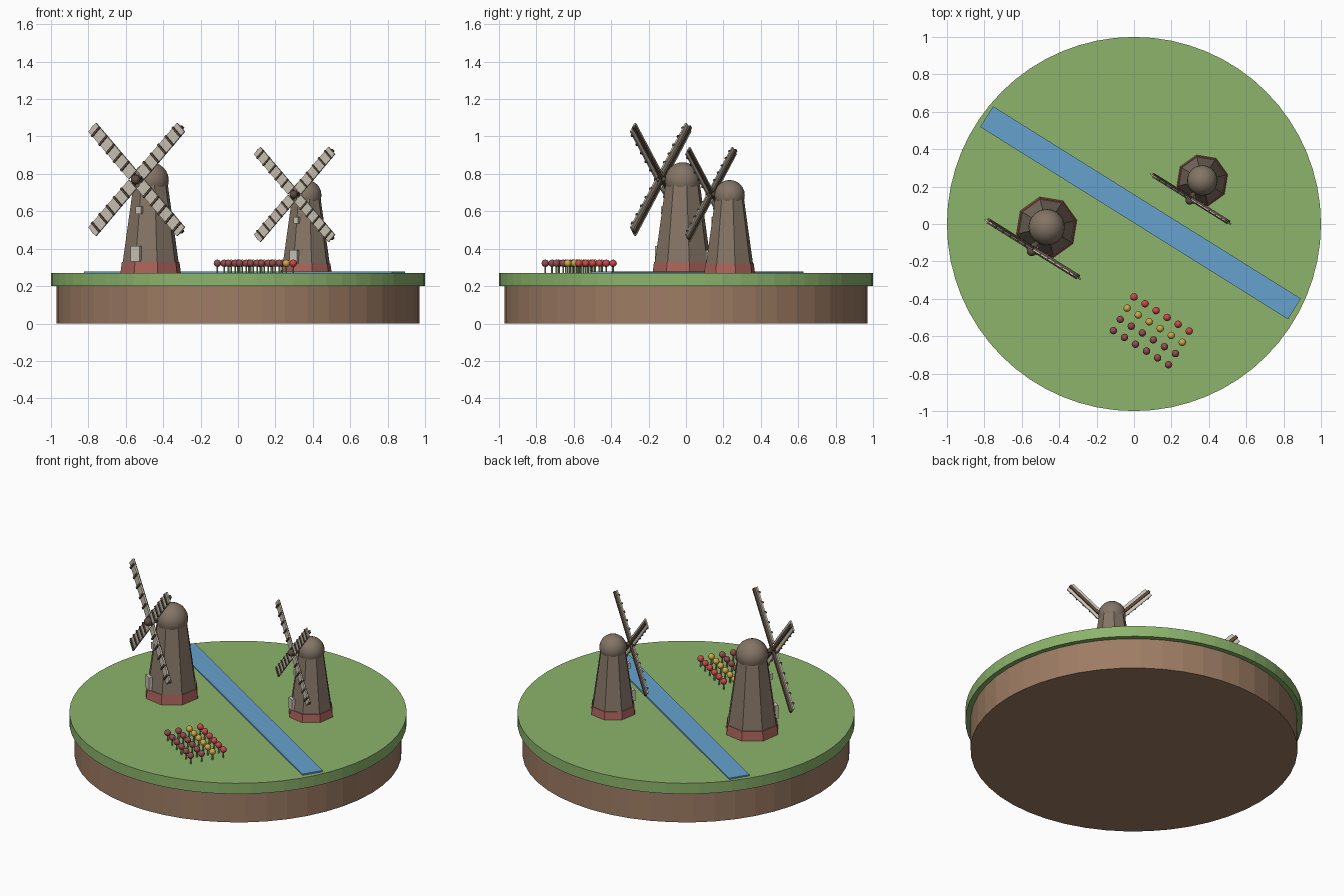
import bpy, math
from mathutils import Matrix, Vector

cube = bpy.data.objects.get("Cube")
if cube:
    bpy.data.objects.remove(cube, do_unlink=True)


def material(name, r, g, b):
    """Flat material from 0-255 display values."""
    lin = [((c / 255 + 0.055) / 1.055) ** 2.4 for c in (r, g, b)]
    m = bpy.data.materials.new(name)
    m.use_nodes = True
    m.diffuse_color = (*lin, 1)
    bsdf = m.node_tree.nodes["Principled BSDF"]
    bsdf.inputs["Base Color"].default_value = (*lin, 1)
    bsdf.inputs["Roughness"].default_value = 0.9
    return m


GRASS = material("grass green", 140, 180, 108)
EARTH = material("earth brown", 158, 124, 100)
WATER = material("water blue", 102, 162, 206)
STONE = material("taupe stone", 132, 117, 102)
BRICK = material("brick red", 170, 98, 90)
CLOTH = material("pale cloth", 204, 197, 181)
WOOD = material("dark wood", 94, 77, 65)
RED = material("flower red", 205, 72, 74)
YELLOW = material("flower yellow", 208, 168, 74)
PLUM = material("flower plum", 148, 76, 80)

TURN = math.radians(-32)
GROUND = 0.27


def finish(name, mat, matrix, smooth=False):
    ob = bpy.context.object
    ob.name = name
    ob.data.name = name
    ob.data.materials.append(mat)
    if smooth:
        bpy.ops.object.shade_smooth()
    ob.matrix_world = matrix @ ob.matrix_world
    return ob


def box(name, mat, center, size, matrix=Matrix()):
    bpy.ops.mesh.primitive_cube_add(size=1)
    bpy.context.object.matrix_world = Matrix.Translation(center) @ Matrix.Diagonal((*size, 1))
    return finish(name, mat, matrix)


def frustum(name, mat, sides, r0, r1, z0, z1, matrix=Matrix()):
    bpy.ops.mesh.primitive_cone_add(vertices=sides, radius1=r0, radius2=r1, depth=z1 - z0)
    bpy.context.object.matrix_world = Matrix.Translation((0, 0, (z0 + z1) / 2))
    return finish(name, mat, matrix)


def ball(name, mat, center, r, matrix=Matrix(), seg=24):
    bpy.ops.mesh.primitive_uv_sphere_add(segments=seg, ring_count=seg // 2, radius=r)
    bpy.context.object.matrix_world = Matrix.Translation(center)
    return finish(name, mat, matrix, True)


# Round island and canal
frustum("earth_disc", EARTH, 48, 0.97, 0.97, 0, 0.2)
frustum("grass_disc", GRASS, 64, 1, 1, 0.2, GROUND)
box("canal", WATER, (0, 0, 0), (1.94, 0.13, 0.014),
    Matrix.Translation((0.035, 0.06, 0.272)) @ Matrix.Rotation(TURN, 4, 'Z'))


def windmill(prefix, x, y, scale):
    """Windmill in local space: ground at z = 0, sails facing -y."""
    M = (Matrix.Translation((x, y, GROUND)) @ Matrix.Rotation(TURN, 4, 'Z')
         @ Matrix.Scale(scale, 4))
    # Tower
    frustum(prefix + "_brick_base", BRICK, 8, 0.166, 0.158, 0, 0.06, M)
    frustum(prefix + "_tower", STONE, 8, 0.153, 0.091, 0.06, 0.495, M)
    ball(prefix + "_dome", STONE, (0, 0, 0.495), 0.097, M)
    box(prefix + "_door", CLOTH, (0, -0.147, 0.103), (0.056, 0.024, 0.085), M)
    box(prefix + "_window", CLOTH, (0, -0.116, 0.335), (0.036, 0.02, 0.04), M)
    # Axle and hub
    hub = M @ Matrix.Translation((0, -0.14, 0.5))
    axle = hub @ Matrix.Rotation(math.radians(-90), 4, 'X')
    frustum(prefix + "_axle", WOOD, 12, 0.014, 0.014, -0.01, 0.09, axle)
    ball(prefix + "_hub", WOOD, (0, -0.012, 0), 0.026, hub, 16)
    # Four sails, each a cloth panel with a rear spar and front battens
    for i in range(4):
        arm = hub @ Matrix.Rotation(math.radians(45 + 90 * i), 4, 'Y')
        box(f"{prefix}_sail_{i}", CLOTH, (0, 0, 0.215), (0.066, 0.01, 0.36), arm)
        box(f"{prefix}_spar_{i}", WOOD, (0, 0.009, 0.2), (0.02, 0.016, 0.4), arm)
        for k in range(5):
            box(f"{prefix}_batten_{i}_{k}", WOOD, (0, -0.005, 0.1 + 0.065 * k),
                (0.07, 0.014, 0.011), arm)


windmill("large_mill", -0.467, -0.017, 1)
windmill("small_mill", 0.365, 0.233, 0.84)

# Flower bed: four rows of six
start, along, across = Vector((0, -0.39)), Vector((0.059, -0.0365)), Vector((-0.0367, -0.06))
for row, mat in enumerate((RED, YELLOW, PLUM, PLUM)):
    for col in range(6):
        p = start + along * col + across * row
        spot = Matrix.Translation((p.x, p.y, 0))
        frustum(f"stem_{row}_{col}", GRASS, 6, 0.005, 0.005, GROUND, 0.315, spot)
        ball(f"flower_{row}_{col}", mat, (0, 0, 0.322), 0.02, spot, 12)
